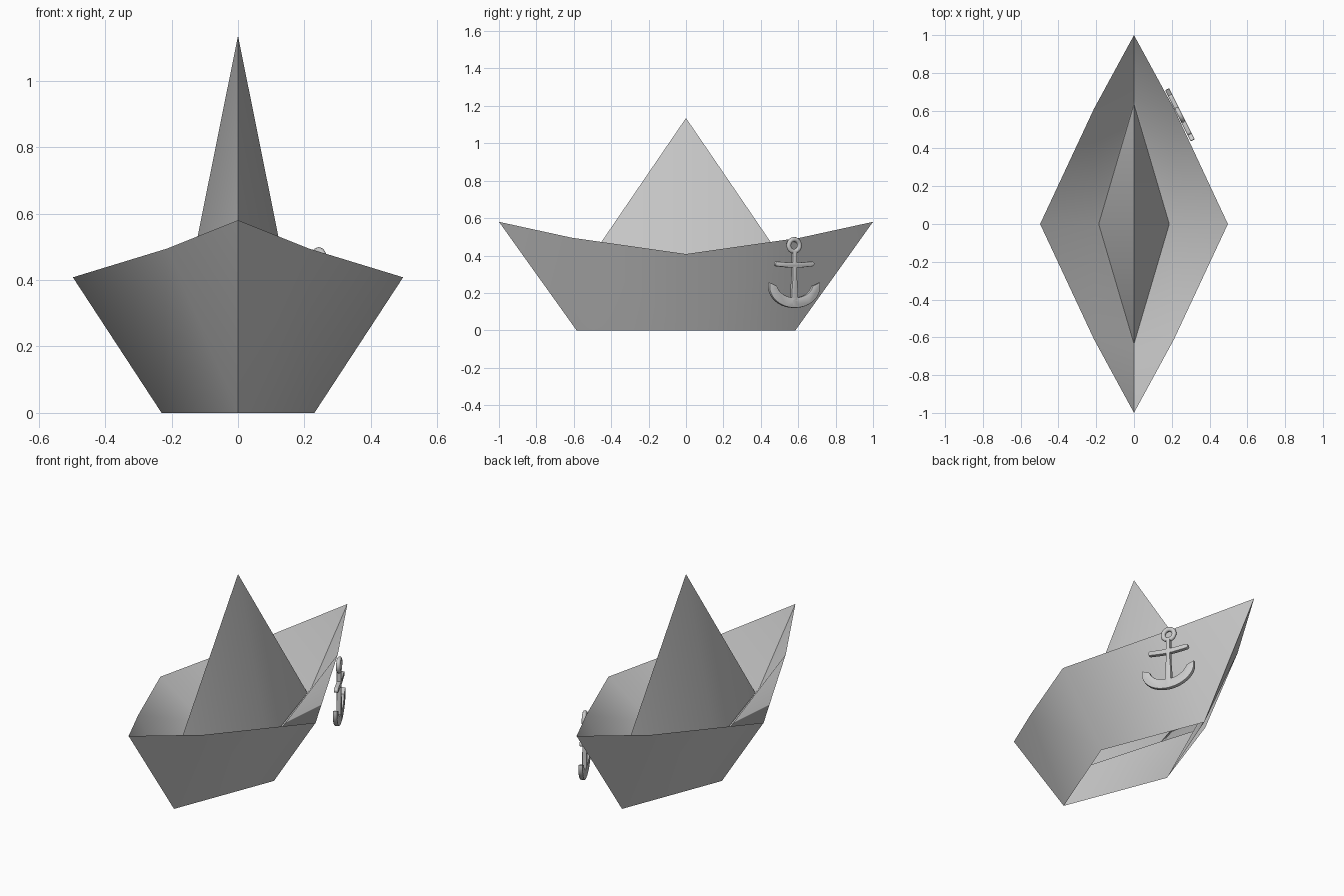
import bpy, bmesh
from math import sin, cos, pi, radians
from mathutils import Matrix, Vector

if "Cube" in bpy.data.objects:
    bpy.data.objects.remove(bpy.data.objects["Cube"])


def finish(bm, name, angle):
    bmesh.ops.remove_doubles(bm, verts=bm.verts, dist=0.0005)
    bmesh.ops.recalc_face_normals(bm, faces=bm.faces)
    me = bpy.data.meshes.new(name)
    bm.to_mesh(me)
    bm.free()
    ob = bpy.data.objects.new(name, me)
    bpy.context.collection.objects.link(ob)
    bpy.context.view_layer.objects.active = ob
    ob.select_set(True)
    bpy.ops.object.shade_smooth_by_angle(angle=radians(angle))
    ob.select_set(False)
    return ob


def four_quarters(name, faces, angle):
    """Mirror one quarter of folded paper over x and y."""
    bm = bmesh.new()
    for sx in (1, -1):
        for sy in (1, -1):
            for f in faces:
                bm.faces.new([bm.verts.new((x * sx, y * sy, z)) for x, y, z in f])
    return finish(bm, name, angle)


# Folded paper key points for one quarter
tip, shoulder, side = (0, 1, .58), (.212, .61, .495), (.497, 0, .408)
keel_end, keel_side = (0, .585, 0), (.23, 0, 0)
fold_end, fold_side = (0, .67, .22), (.21, 0, .22)
sail_end, sail_side, peak = (0, .635, .205), (.187, 0, .205), (0, 0, 1.135)

# Hull walls, open underneath
four_quarters("hull_outer", [(tip, shoulder, keel_end),
                             (shoulder, side, keel_side, keel_end)], 60)
# Inner walls falling from the rim, and the narrow fold to the sail
four_quarters("hull_inner", [(tip, fold_end, shoulder),
                             (shoulder, fold_end, fold_side, side),
                             (fold_end, sail_end, sail_side, fold_side)], 60)
# Central peak
four_quarters("paper_sail", [(peak, sail_side, sail_end)], 60)

# Anchor frame: local x along the hull, local y up, local z outward
u, up, n = Vector((-.447, .894, 0)), Vector((0, 0, 1)), Vector((.894, .447, 0))
frame = Matrix((u, up, n)).transposed().to_4x4()
frame.translation = Vector((.243, .578, 0))


def plate(name, outline, depth=.024):
    bm = bmesh.new()
    f = bm.faces.new([bm.verts.new((x, y, -depth / 2)) for x, y in outline])
    ext = bmesh.ops.extrude_face_region(bm, geom=[f])["geom"]
    bmesh.ops.translate(bm, vec=(0, 0, depth),
                        verts=[v for v in ext if isinstance(v, bmesh.types.BMVert)])
    rims = [e for e in bm.edges if abs(e.verts[0].co.z - e.verts[1].co.z) < 1e-6]
    bmesh.ops.bevel(bm, geom=rims, offset=.004, segments=2, affect='EDGES', profile=.5)
    bm.transform(frame)
    return finish(bm, name, 40)


def mirrored(half):
    return half + [(-x, y) for x, y in reversed(half)]


# Shank
plate("anchor_shank", mirrored([(.018, .13), (.018, .22), (.012, .30), (.012, .425)]))

# Stock with rounded ends
end = [(.104 + .013 * cos(a), .355 + .013 * sin(a))
       for a in [-pi / 2 + pi * i / 8 for i in range(9)]]
plate("anchor_stock", mirrored([(.03, .335)] + end + [(.03, .363)]))

# Curved arms: outer arc, then back along the inner arc
outer = [(.152 * sin(a), .235 - .115 * cos(a)) for a in [-1.75 + 3.5 * i / 28 for i in range(29)]]
inner = [(.108 * sin(a), .25 - .075 * cos(a)) for a in [1.4 - 2.8 * i / 24 for i in range(25)]]
plate("anchor_arms", outer + inner)

# Ring
bm = bmesh.new()
N, M = 28, 10
loops = []
for i in range(N):
    a = 2 * pi * i / N
    loops.append([bm.verts.new(((.032 + .013 * cos(b)) * cos(a),
                                .454 + (.032 + .013 * cos(b)) * sin(a), .012 * sin(b)))
                  for b in [2 * pi * j / M for j in range(M)]])
for i in range(N):
    p, q = loops[i], loops[(i + 1) % N]
    for j in range(M):
        k = (j + 1) % M
        bm.faces.new((p[j], q[j], q[k], p[k]))
bm.transform(frame)
finish(bm, "anchor_ring", 60)
